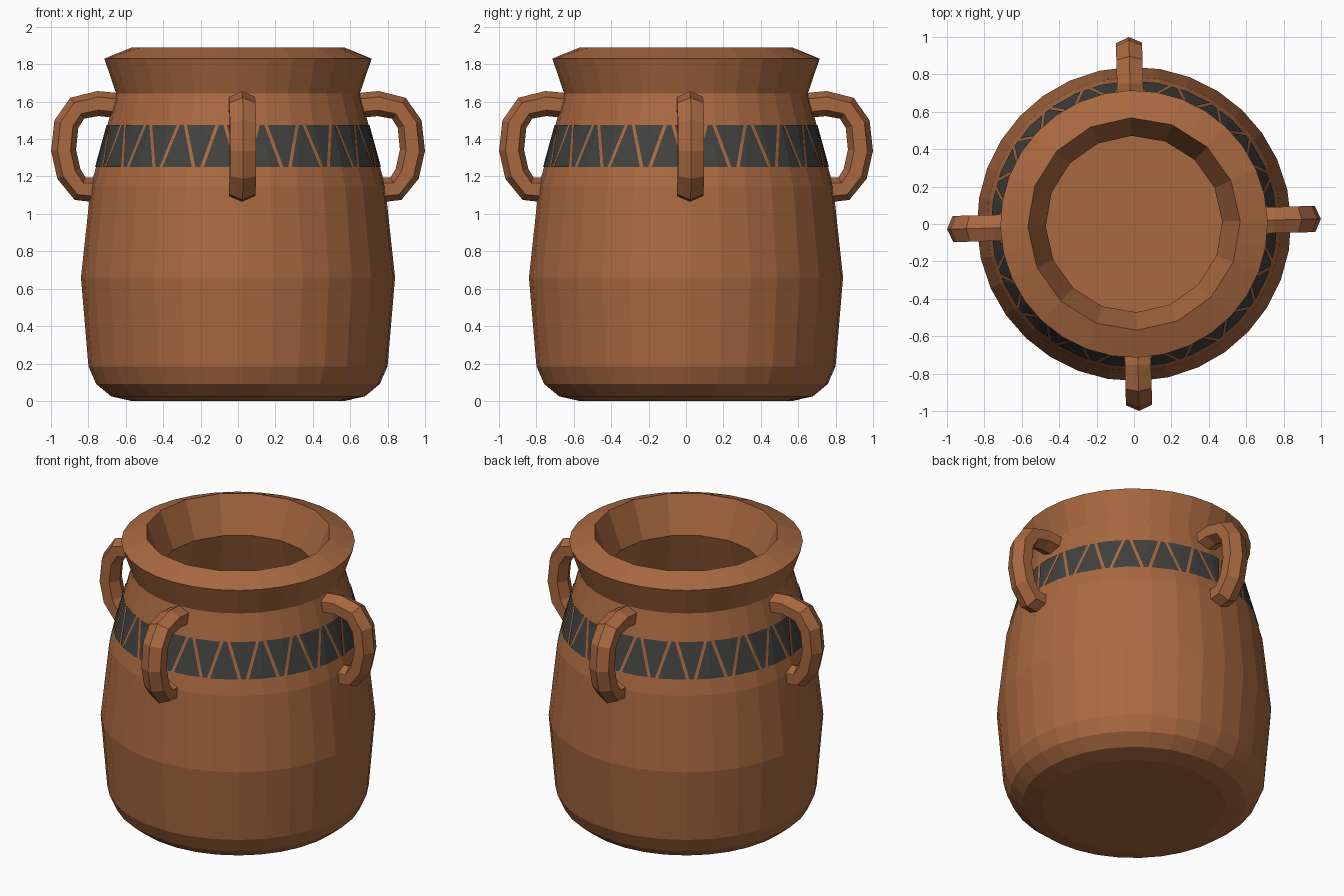
import bpy, bmesh, math
from mathutils import Vector

if "Cube" in bpy.data.objects:
    bpy.data.objects.remove(bpy.data.objects["Cube"])

TURN = math.radians(1.6)   # whole pot is turned slightly
SIDES = 32
SEG = 2 * math.pi / SIDES


def material(name, colour):
    m = bpy.data.materials.new(name)
    m.diffuse_color = (*colour, 1)
    m.use_nodes = True
    m.node_tree.nodes["Principled BSDF"].inputs["Base Color"].default_value = m.diffuse_color
    return m


clay = material("clay brown", (0.40, 0.141, 0.052))
paint = material("charcoal paint", (0.052, 0.052, 0.05))


def make_object(name, bm, mat, recalc=True):
    if recalc:
        bmesh.ops.recalc_face_normals(bm, faces=bm.faces)
    me = bpy.data.meshes.new(name)
    bm.to_mesh(me)
    bm.free()
    me.materials.append(mat)
    ob = bpy.data.objects.new(name, me)
    bpy.context.collection.objects.link(ob)
    return ob


def loft(bm, rings):
    """Join closed vertex rings in order and cap both ends."""
    n = len(rings[0])
    for a, b in zip(rings, rings[1:]):
        for i in range(n):
            j = (i + 1) % n
            bm.faces.new((a[i], a[j], b[j], b[i]))
    bm.faces.new(rings[0])
    bm.faces.new(rings[-1])


# Pot body: outside, rim, then hollow inside (radius, height, coarse ring)
profile = [
    (0.57, 0.0, True), (0.68, 0.025, False), (0.758, 0.09, False),
    (0.80, 0.185, False), (0.84, 0.66, False), (0.787, 1.15, False),
    (0.652, 1.645, False), (0.715, 1.83, False), (0.568, 1.89, True),
    (0.472, 1.65, True), (0.64, 1.15, True), (0.69, 0.66, True),
    (0.65, 0.25, True), (0.56, 0.15, True),
]
bm = bmesh.new()
rings = []
for r, z, coarse in profile:
    ring = []
    for i in range(SIDES):
        k = math.cos(2 * SEG / 2) if coarse and i % 2 else 1.0
        a = TURN + i * SEG
        ring.append(bm.verts.new((r * k * math.cos(a), r * k * math.sin(a), z)))
    rings.append(ring)
loft(bm, rings)
make_object("pot_body", bm, clay)


# Painted band: alternating upright and inverted triangles on the shoulder
def shoulder_point(a, z, lift=0.005):
    r = 0.787 + (0.652 - 0.787) * (z - 1.15) / (1.645 - 1.15)
    local = (a - TURN) % SEG - SEG / 2
    r = r * math.cos(SEG / 2) / math.cos(local) + lift
    return r * math.cos(a), r * math.sin(a), z


bm = bmesh.new()
COUNT, COLS = 40, 6
LOW, HIGH = 1.25, 1.475
WIDE, NARROW = math.radians(6.5), math.radians(1.0)
for s in range(COUNT):
    mid = TURN + s * 2 * math.pi / COUNT
    # inverted pieces sit behind the handles
    low, high = (WIDE, NARROW) if s % 2 else (NARROW, WIDE)
    rows = []
    for half, z in ((low, LOW), (high, HIGH)):
        rows.append([bm.verts.new(shoulder_point(mid + half * (2 * c / COLS - 1), z))
                     for c in range(COLS + 1)])
    for c in range(COLS):
        bm.faces.new((rows[0][c], rows[0][c + 1], rows[1][c + 1], rows[1][c]))
make_object("painted_band", bm, paint, recalc=False)

# Loop handles: hexagon swept along an arc, one on each side
path = [(0.60, 1.575), (0.75, 1.59), (0.86, 1.565), (0.918, 1.48),
        (0.933, 1.34), (0.905, 1.215), (0.845, 1.135), (0.72, 1.125)]
section = [(0.067, 0), (0.035, 0.07), (-0.035, 0.07),
           (-0.067, 0), (-0.035, -0.07), (0.035, -0.07)]
for name, quarter in (("right", 0), ("back", 1), ("left", 2), ("front", 3)):
    a = TURN + quarter * math.pi / 2
    out = Vector((math.cos(a), math.sin(a), 0))
    side = Vector((-math.sin(a), math.cos(a), 0))
    up = Vector((0, 0, 1))
    bm = bmesh.new()
    rings = []
    for i, (r, z) in enumerate(path):
        p0, p1 = path[max(i - 1, 0)], path[min(i + 1, len(path) - 1)]
        t = Vector((p1[0] - p0[0], p1[1] - p0[1])).normalized()
        normal = out * -t.y + up * t.x     # points away from the loop centre
        centre = out * r + up * z
        rings.append([bm.verts.new(centre + normal * u + side * v) for u, v in section])
    loft(bm, rings)
    make_object(name + "_handle", bm, clay)
